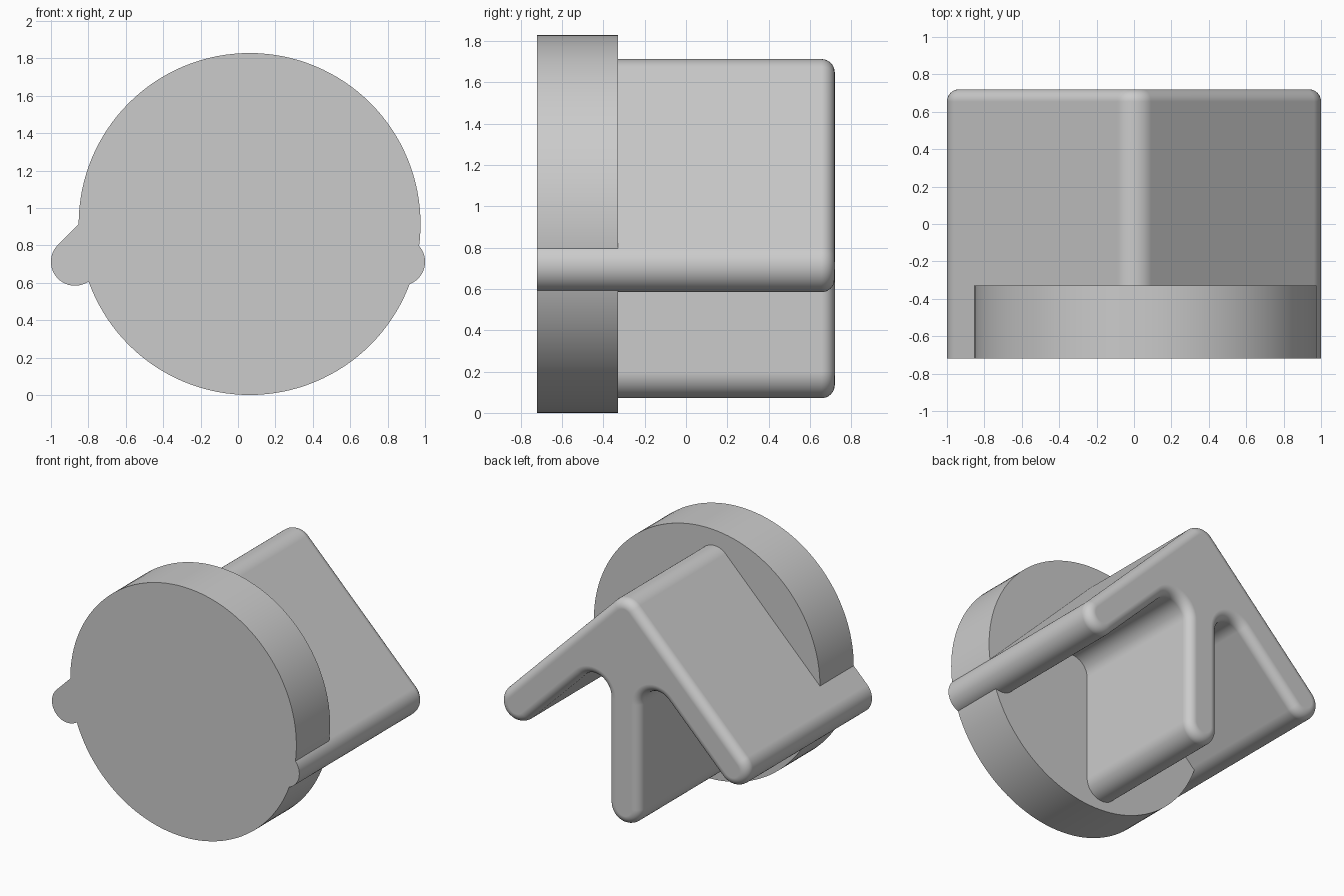
import bpy
import bmesh
from math import sin, cos, radians, sqrt, pi

if "Cube" in bpy.data.objects:
    bpy.data.objects.remove(bpy.data.objects["Cube"], do_unlink=True)

# Single grey material
grey = bpy.data.materials.new("plain grey")
grey.use_nodes = True
colour = (0.6, 0.6, 0.6, 1)
grey.diffuse_color = colour
grey.node_tree.nodes["Principled BSDF"].inputs["Base Color"].default_value = colour

FRONT, BACK = -0.72, 0.72
R = 0.128        # half thickness of the arms and stem
TIP = (0.872, 0.712)
APEX = TIP[0] + TIP[1]
FOOT = 0.199
FILLET = 0.127
ROUND = 0.065    # rounding of the rear edge


def arc(cx, cz, r, start, end, steps):
    angles = [radians(start + (end - start) * i / steps) for i in range(steps + 1)]
    return [(cx + r * cos(a), cz + r * sin(a)) for a in angles]


def arrow_outline(inset):
    """Clockwise outline of the arrow, shrunk evenly by the inset."""
    r, f = R - inset, FILLET + inset
    crotch_z = APEX - R * sqrt(2) - R - FILLET * (1 + sqrt(2))
    half = arc(0, APEX, r, 90, 45, 8)
    half += arc(*TIP, r, 45, -135, 24)
    half += arc(R + FILLET, crotch_z, f, 45, 180, 18)
    half += arc(0, FOOT, r, 0, -90, 12)
    return half + [(-x, z) for x, z in reversed(half[1:-1])]


def loft(name, sections):
    """Skin rings of (y, outline) and cap both ends."""
    bm = bmesh.new()
    rings = [[bm.verts.new((x, y, z)) for x, z in pts] for y, pts in sections]
    for a, b in zip(rings, rings[1:]):
        for i in range(len(a)):
            j = (i + 1) % len(a)
            bm.faces.new((a[i], a[j], b[j], b[i]))
    bm.faces.new(rings[0])
    bm.faces.new(rings[-1])
    bmesh.ops.recalc_face_normals(bm, faces=bm.faces)
    mesh = bpy.data.meshes.new(name)
    bm.to_mesh(mesh)
    bm.free()
    mesh.materials.append(grey)
    obj = bpy.data.objects.new(name, mesh)
    bpy.context.collection.objects.link(obj)
    bpy.ops.object.select_all(action="DESELECT")
    obj.select_set(True)
    bpy.context.view_layer.objects.active = obj
    bpy.ops.object.shade_smooth_by_angle(angle=radians(30))
    weighted = obj.modifiers.new("weighted normals", "WEIGHTED_NORMAL")
    weighted.keep_sharp = True
    return obj


# Arrow-shaped block with a rounded rear edge
sections = [(FRONT, arrow_outline(0))]
for i in range(9):
    t = i / 8 * pi / 2
    sections.append((BACK - ROUND + ROUND * sin(t), arrow_outline(ROUND * (1 - cos(t)))))
loft("arrow_block", sections)

# Round front plate, slightly off centre
disc = arc(0.062, 0.914, 0.914, 0, -360, 128)[:-1]
loft("front_disc", [(FRONT, disc), (-0.33, disc)])
